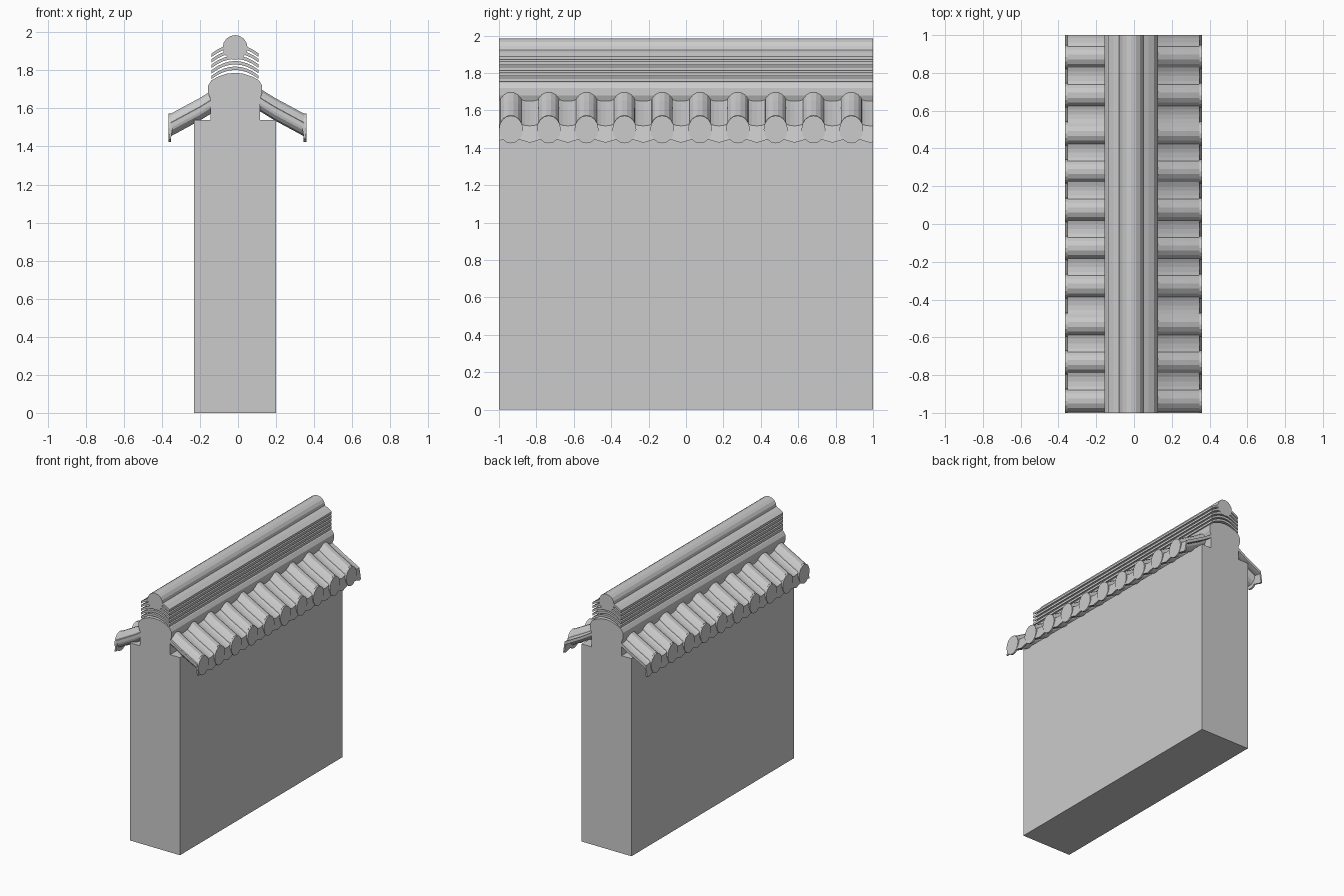
import bpy, bmesh
from math import sin, cos, pi
from mathutils import Vector

if "Cube" in bpy.data.objects:
    bpy.data.objects.remove(bpy.data.objects["Cube"])

GREY = (0.6, 0.6, 0.6, 1)
stone = bpy.data.materials.new("plain_grey")
stone.use_nodes = True
stone.diffuse_color = GREY
stone.node_tree.nodes["Principled BSDF"].inputs["Base Color"].default_value = GREY


def loft(name, rings):
    """Join equal closed rings into a capped solid."""
    bm = bmesh.new()
    loops = [[bm.verts.new(p) for p in ring] for ring in rings]
    n = len(loops[0])
    for a, b in zip(loops, loops[1:]):
        for i in range(n):
            j = (i + 1) % n
            bm.faces.new((a[i], a[j], b[j], b[i]))
    bm.faces.new(loops[0][::-1])
    bm.faces.new(loops[-1])
    bmesh.ops.recalc_face_normals(bm, faces=bm.faces)
    mesh = bpy.data.meshes.new(name)
    bm.to_mesh(mesh)
    bm.free()
    mesh.materials.append(stone)
    obj = bpy.data.objects.new(name, mesh)
    bpy.context.collection.objects.link(obj)
    return obj


def along_wall(name, profile):
    """Run an (x, z) profile, centred on the wall, over the full length."""
    return loft(name, [[Vector((x + WALL_X, y, z)) for x, z in profile] for y in (-1, 1)])


WALL_X = -0.015      # centre of wall and ridge
ROOF_X = -0.003      # centre of the two eaves
PITCH = 0.2022
TILE_Y = [-0.936 + PITCH * i for i in range(10)]

# Wall and the domed neck above it
along_wall("wall", [(-0.215, 0), (0.215, 0), (0.215, 1.54), (-0.215, 1.54)])
half = [(0.13, 1.53), (0.13, 1.65), (0.142, 1.68), (0.142, 1.72),
        (0.125, 1.747), (0.09, 1.767), (0.045, 1.782)]
along_wall("domed_neck", half + [(0, 1.787)] + [(-x, z) for x, z in half[::-1]])

# Stacked curved ridge courses
for k in range(5):
    base = 1.755 + 0.029 * k
    arc = [(0.123 * t / 4, base + 0.047 * (1 - (t / 4) ** 2)) for t in range(-4, 5)]
    along_wall(f"ridge_course_{k + 1}", arc + [(x, z + 0.018) for x, z in arc[::-1]])

# Round ridge cap
along_wall("ridge_cap", [(0.065 * cos(a * pi / 8), 1.92 + 0.065 * sin(a * pi / 8))
                         for a in range(16)])

# Eave slope as (distance from centre, height of tile axis)
SLOPE = [(0.10, 1.65), (0.14, 1.625), (0.20, 1.588), (0.28, 1.545), (0.35, 1.507)]


def trough_phase(y):
    """0 in the middle of a trough, 1 under a round tile."""
    f = ((y - TILE_Y[0]) / PITCH) % 1
    return abs(f - 0.5) * 2


# Samples along the wall, including every tile and trough centre
STEPS = sorted({-1.0, 1.0} | {TILE_Y[0] + PITCH * i / 8 for i in range(-2, 77)
                              if abs(TILE_Y[0] + PITCH * i / 8) < 0.999})

for side, s in (("left", 1), ("right", -1)):
    def at(d, y, z):
        return Vector((ROOF_X + s * d, y, z))

    # Concave trough tiles
    rings = []
    for d, z in SLOPE:
        top = [at(d, y, z + 0.01 + 0.045 * trough_phase(y) ** 2) for y in STEPS]
        rings.append(top + [p - Vector((0, 0, 0.025)) for p in top[::-1]])
    loft(f"{side}_trough_tiles", rings)

    # Pointed drip edge, leaning outward
    def drip_ring(d):
        outline = [(y, 1.517) for y in STEPS]
        outline += [(y, 1.427 + 0.03 * trough_phase(y)) for y in STEPS[::-1]]
        return [at(d + 0.15 * (1.517 - z), y, z) for y, z in outline]
    loft(f"{side}_drip_edge", [drip_ring(0.338), drip_ring(0.35)])

    # Round cover tiles with end discs
    for i, ty in enumerate(TILE_Y):
        angles = [a * pi / 7 for a in range(14)]
        loft(f"{side}_cover_tile_{i + 1}",
             [[at(d, ty + 0.06 * cos(a), z + (0.067 if sin(a) > 0 else 0.055) * sin(a))
               for a in angles] for d, z in SLOPE])
        loft(f"{side}_tile_disc_{i + 1}",
             [[at(d, ty + 0.064 * cos(a), 1.498 + 0.074 * sin(a))
               for a in [k * pi / 8 for k in range(16)]] for d in (0.348, 0.362)])
